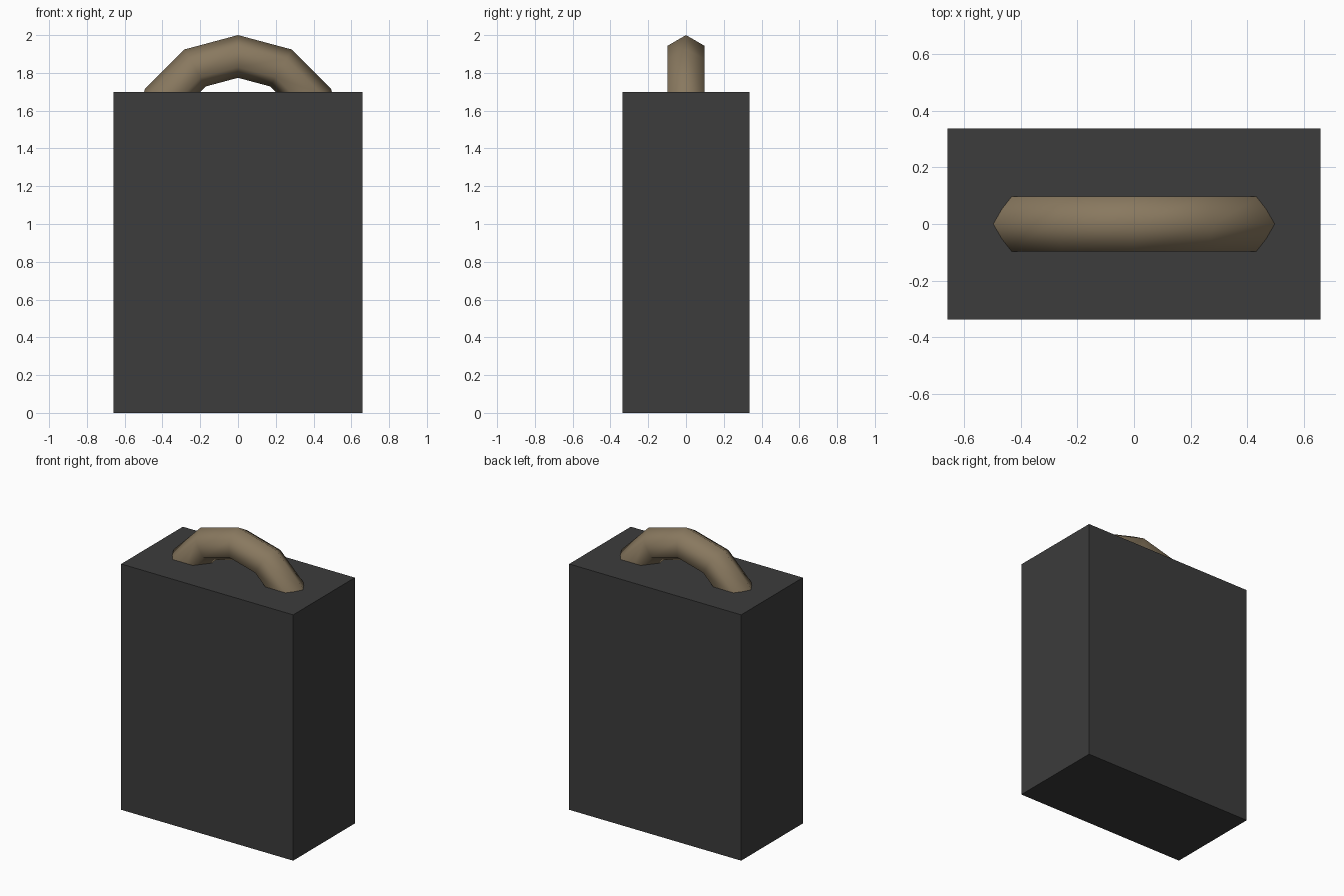
import bpy, math

if "Cube" in bpy.data.objects:
    bpy.data.objects.remove(bpy.data.objects["Cube"])


def paint(obj, name, rgb):
    mat = bpy.data.materials.new(name)
    mat.diffuse_color = (*rgb, 1.0)
    mat.use_nodes = True
    mat.node_tree.nodes["Principled BSDF"].inputs["Base Color"].default_value = mat.diffuse_color
    obj.data.materials.append(mat)


# Case body: plain box standing on the ground
WIDTH, DEPTH, HEIGHT = 1.316, 0.674, 1.70
bpy.ops.mesh.primitive_cube_add(size=1, location=(0, 0, HEIGHT / 2))
body = bpy.context.object
body.name = "case_body"
body.scale = (WIDTH, DEPTH, HEIGHT)
bpy.ops.object.transform_apply(location=False, rotation=False, scale=True)
paint(body, "dark_shell", (0.045, 0.045, 0.045))

# Carry handle: upright low-poly ring, lower part sunk into the body
MAJOR, MINOR = 0.456, 0.113
bpy.ops.mesh.primitive_torus_add(
    major_radius=MAJOR, minor_radius=MINOR,
    major_segments=12, minor_segments=6,
    location=(0, 0, 2.0 - MAJOR - MINOR), rotation=(math.radians(90), 0, 0))
handle = bpy.context.object
handle.name = "carry_handle"
bpy.ops.object.transform_apply(location=False, rotation=True, scale=False)
bpy.ops.object.shade_smooth()
paint(handle, "brown_leather", (0.25, 0.19, 0.115))
